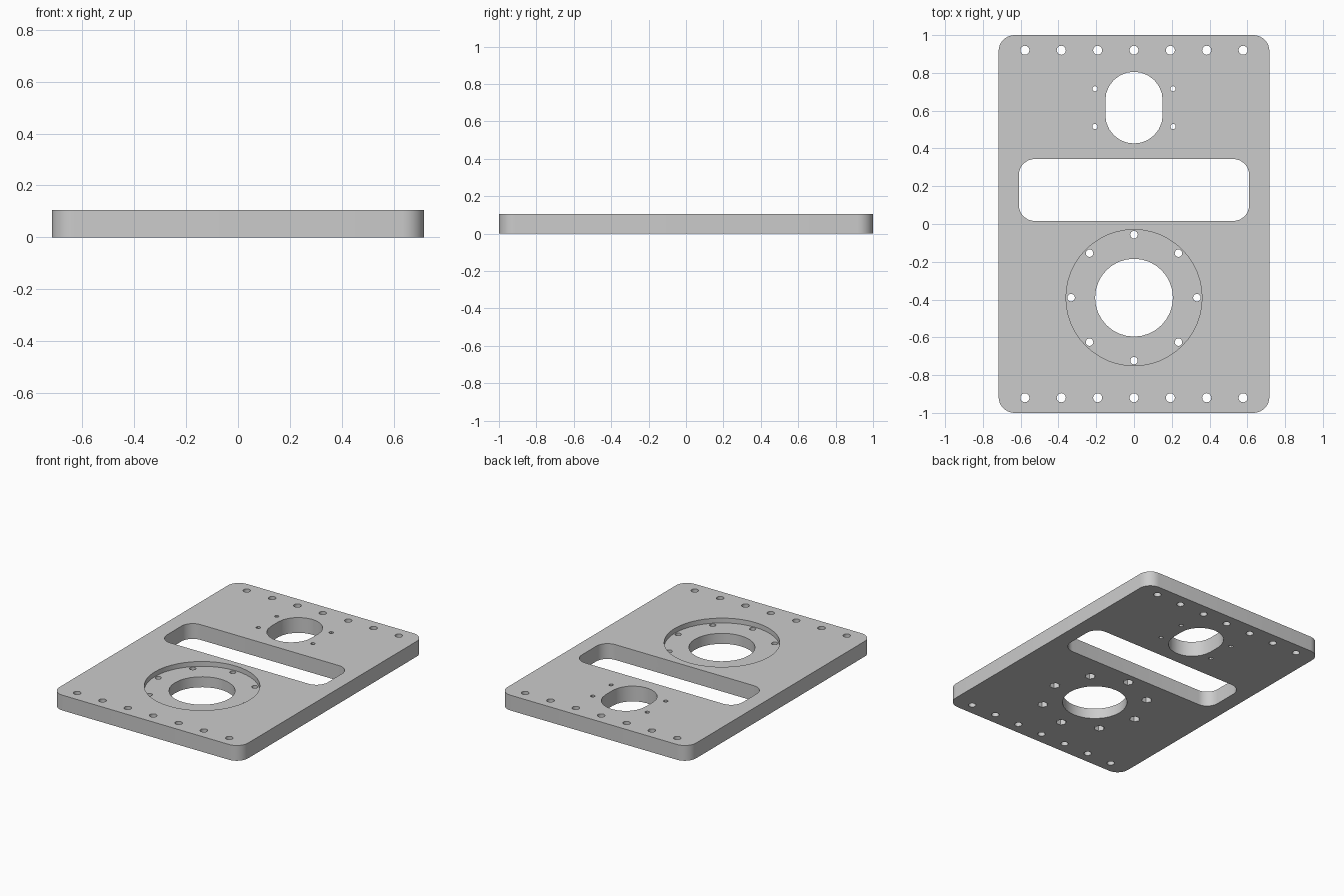
import bpy
import bmesh
from math import cos, sin, pi, radians

if "Cube" in bpy.data.objects:
    bpy.data.objects.remove(bpy.data.objects["Cube"], do_unlink=True)

THICK = 0.105
FLANGE_Y = -0.39

grey = bpy.data.materials.new("light grey")
grey.use_nodes = True
grey.diffuse_color = (0.6, 0.6, 0.6, 1)
grey.node_tree.nodes["Principled BSDF"].inputs["Base Color"].default_value = (0.6, 0.6, 0.6, 1)


def rounded(cx, cy, hx, hy, r, steps):
    """Outline of a rectangle with rounded corners."""
    pts = []
    for k, (sx, sy) in enumerate(((1, 1), (-1, 1), (-1, -1), (1, -1))):
        for i in range(steps + 1):
            a = (k + i / steps) * pi / 2
            pts.append((cx + sx * (hx - r) + r * cos(a), cy + sy * (hy - r) + r * sin(a)))
    return pts


def circle(cx, cy, r, n):
    return [(cx + r * cos(2 * pi * i / n), cy + r * sin(2 * pi * i / n)) for i in range(n)]


def prism(bm, pts, z0, z1):
    """Closed upright prism over an outline."""
    low = [bm.verts.new((x, y, z0)) for x, y in pts]
    high = [bm.verts.new((x, y, z1)) for x, y in pts]
    bm.faces.new(low[::-1])
    bm.faces.new(high)
    for i in range(len(pts)):
        j = (i + 1) % len(pts)
        bm.faces.new((low[i], low[j], high[j], high[i]))


def make(name, prisms):
    bm = bmesh.new()
    for pts, z0, z1 in prisms:
        prism(bm, pts, z0, z1)
    mesh = bpy.data.meshes.new(name)
    bm.to_mesh(mesh)
    bm.free()
    mesh.materials.append(grey)
    obj = bpy.data.objects.new(name, mesh)
    bpy.context.collection.objects.link(obj)
    return obj


# Plate body
plate = make("mounting_plate", [(rounded(0, 0, 0.717, 1, 0.085, 8), 0, THICK)])

# Openings through the plate: slot, oval port and round bore
outlines = [
    rounded(0, 0.18, 0.61, 0.164, 0.085, 8),
    rounded(0, 0.616, 0.152, 0.19, 0.152, 6),
    circle(0, FLANGE_Y, 0.206, 32),
]
# Edge bolt rows
for y in (-0.92, 0.92):
    outlines += [circle(0.1925 * i, y, 0.024, 16) for i in range(-3, 4)]
# Small screw holes beside the oval port
outlines += [circle(x, y, 0.014, 12) for x in (-0.207, 0.207) for y in (0.516, 0.716)]
# Flange bolt circle
bolts = [(0.333 * cos(k * pi / 4), FLANGE_Y + 0.333 * sin(k * pi / 4)) for k in range(8)]
outlines += [circle(x, y, 0.02, 16) for x, y in bolts]
through = make("through_cutter", [(o, -0.1, THICK + 0.1) for o in outlines])

# Flange recess in the top and bolt pockets in the underside
pockets = [(circle(x, y, 0.034, 6), -0.1, 0.04) for x, y in bolts]
recess = make("recess_cutter", [(circle(0, FLANGE_Y, 0.36, 48), THICK - 0.033, THICK + 0.1)] + pockets)

# Cut and tidy up
bpy.ops.object.select_all(action="DESELECT")
plate.select_set(True)
bpy.context.view_layer.objects.active = plate
for cutter in (recess, through):
    cutter.hide_render = True
    mod = plate.modifiers.new(cutter.name, "BOOLEAN")
    mod.operation = "DIFFERENCE"
    mod.solver = "EXACT"
    mod.object = cutter
    bpy.ops.object.modifier_apply(modifier=mod.name)
    bpy.data.objects.remove(cutter, do_unlink=True)
bpy.ops.object.shade_smooth_by_angle(angle=radians(30))
